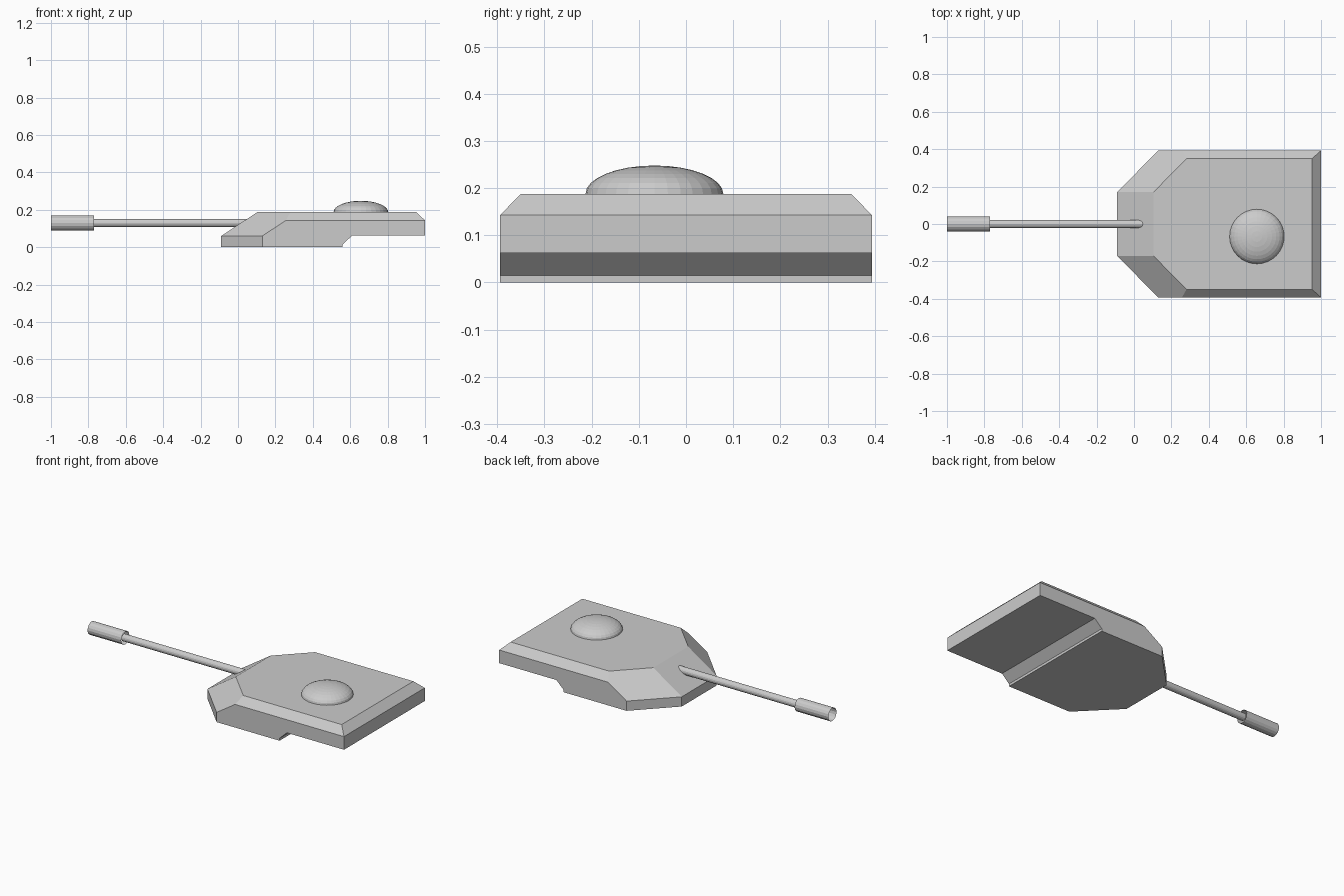
import bpy, bmesh, math
from mathutils import Vector, Matrix

if "Cube" in bpy.data.objects:
    bpy.data.objects.remove(bpy.data.objects["Cube"])

HALF_W = 0.394   # half width of the hull
AXIS_Z = 0.129   # height of the gun axis


def add_object(name, bm):
    bmesh.ops.recalc_face_normals(bm, faces=bm.faces)
    mesh = bpy.data.meshes.new(name)
    bm.to_mesh(mesh)
    bm.free()
    obj = bpy.data.objects.new(name, mesh)
    bpy.context.collection.objects.link(obj)
    return obj


def slice_off(bm, a, b, c):
    """Cut away everything outside the plane through a, b, c and cap it."""
    a, b, c = Vector(a), Vector(b), Vector(c)
    normal = (b - a).cross(c - a).normalized()
    if normal.dot(Vector((0.5, 0, 0.1)) - a) > 0:
        normal.negate()
    cut = bmesh.ops.bisect_plane(bm, geom=bm.verts[:] + bm.edges[:] + bm.faces[:],
                                 dist=1e-4, plane_co=a, plane_no=normal, clear_outer=True)
    edges = [e for e in cut["geom_cut"] if isinstance(e, bmesh.types.BMEdge) and e.is_boundary]
    if edges:
        bmesh.ops.holes_fill(bm, edges=edges, sides=0)


def tube(name, x0, x1, radius, sides, capped):
    bm = bmesh.new()
    place = Matrix.Translation(((x0 + x1) / 2, 0, AXIS_Z)) @ Matrix.Rotation(math.pi / 2, 4, 'Y')
    bmesh.ops.create_cone(bm, cap_ends=capped, segments=sides, radius1=radius,
                          radius2=radius, depth=x1 - x0, matrix=place)
    return add_object(name, bm)


# Turret body: side profile extruded across the width
profile = [(-0.09, 0), (0.56, 0), (0.56, 0.015), (0.61, 0.062), (1.0, 0.062),
           (1.0, 0.143), (0.953, 0.188), (0.104, 0.188), (-0.09, 0.06)]
bm = bmesh.new()
face = bm.faces.new([bm.verts.new((x, -HALF_W, z)) for x, z in profile])
ext = bmesh.ops.extrude_face_region(bm, geom=[face], use_keep_orig=True)
bmesh.ops.translate(bm, vec=(0, 2 * HALF_W, 0),
                    verts=[v for v in ext["geom"] if isinstance(v, bmesh.types.BMVert)])
bmesh.ops.recalc_face_normals(bm, faces=bm.faces)

# Chamfered sides and angled front cheeks, the same left and right
for s in (-1, 1):
    front, side = (-0.09, s * 0.17, 0.06), (0.13, s * HALF_W, 0.06)
    slice_off(bm, (0, s * HALF_W, 0.143), (1, s * HALF_W, 0.143), (0, s * 0.35, 0.188))
    slice_off(bm, front, side, (0.104, s * 0.17, 0.188))
    slice_off(bm, front, side, (-0.09, s * 0.17, 0))
bmesh.ops.dissolve_limit(bm, angle_limit=0.01, verts=bm.verts[:], edges=bm.edges[:])
add_object("turret_body", bm)

# Hatch dome: upper half of a flattened sphere
bm = bmesh.new()
bmesh.ops.create_uvsphere(bm, u_segments=32, v_segments=16, radius=1)
bmesh.ops.delete(bm, geom=[v for v in bm.verts if v.co.z < -0.01], context='VERTS')
bmesh.ops.transform(bm, verts=bm.verts,
                    matrix=Matrix.Translation((0.657, -0.067, 0.188))
                    @ Matrix.Diagonal((0.146, 0.146, 0.06, 1)))
add_object("hatch_dome", bm)

# Gun barrel and its open muzzle sleeve
tube("gun_barrel", -0.78, 0.1, 0.022, 16, True)
tube("muzzle_sleeve", -1.0, -0.77, 0.04, 16, False)
